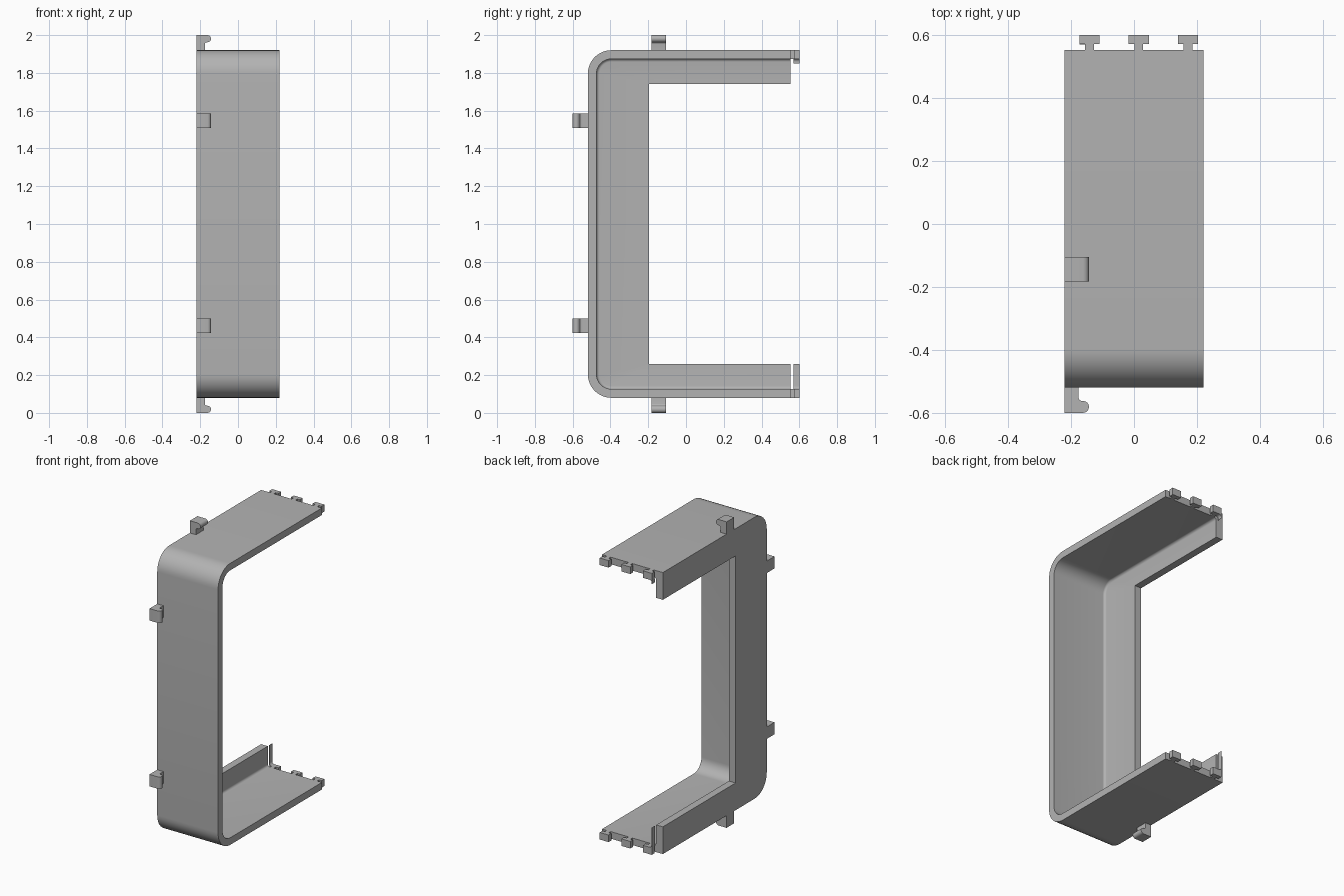
import bpy, bmesh, math
from mathutils import Vector

cube = bpy.data.objects.get("Cube")
if cube:
    bpy.data.objects.remove(cube)

GREY = (0.45, 0.45, 0.45, 1)
mat = bpy.data.materials.new("plain grey")
mat.use_nodes = True
mat.diffuse_color = GREY
mat.node_tree.nodes["Principled BSDF"].inputs["Base Color"].default_value = GREY

LEFT, RIGHT = -0.22, 0.22       # frame edges in x
FRONT, BACK = -0.52, 0.553      # frame ends in y
HALF = 0.92                     # half height of the frame
WALL, RADIUS = 0.046, 0.125     # wall thickness and outer corner radius
LIP_X = -0.172                  # inner face of the lip
FILLET = 0.016
OPEN_Y, OPEN_Z = -0.197, 0.742  # opening of the lip
STEPS = 10


def finish(bm, name):
    bmesh.ops.remove_doubles(bm, verts=bm.verts, dist=1e-5)
    bmesh.ops.recalc_face_normals(bm, faces=bm.faces)
    mesh = bpy.data.meshes.new(name)
    bm.to_mesh(mesh)
    bm.free()
    obj = bpy.data.objects.new(name, mesh)
    bpy.context.collection.objects.link(obj)
    mesh.materials.append(mat)
    bpy.ops.object.select_all(action="DESELECT")
    obj.select_set(True)
    bpy.context.view_layer.objects.active = obj
    bpy.ops.object.shade_smooth_by_angle(angle=math.radians(35))
    return obj


def extrude(name, profile, depth):
    """Extrude a closed loop of points along a vector."""
    bm = bmesh.new()
    face = bm.faces.new([bm.verts.new(p) for p in profile])
    out = bmesh.ops.extrude_face_region(bm, geom=[face])
    verts = [g for g in out["geom"] if isinstance(g, bmesh.types.BMVert)]
    bmesh.ops.translate(bm, verts=verts, vec=depth)
    return finish(bm, name)


def arc(cx, cy, r, a0, a1, n):
    return [(cx + r * math.cos(math.radians(a0 + (a1 - a0) * i / n)),
             cy + r * math.sin(math.radians(a0 + (a1 - a0) * i / n)))
            for i in range(n + 1)]


# Wall section: x and inward depth, ending in the fillet against the lip
fillet = arc(LIP_X + FILLET, WALL + FILLET, FILLET, -90, -180, 5)
section = [(LEFT, 0), (RIGHT, 0), (RIGHT, WALL)] + fillet


def rail(depth):
    """C-shaped path at a given depth inside the outer surface."""
    r = RADIUS - depth
    top = arc(FRONT + RADIUS, HALF - RADIUS, r, 90, 180, STEPS)
    upper = [(BACK, HALF - depth)] + top
    return upper + [(y, -z) for y, z in reversed(upper)]


# Frame: wall and lip swept together along the C
rails = [[(x, y, z + 1) for y, z in rail(d)] for x, d in section]
upper = [(BACK, OPEN_Z)] + [(OPEN_Y, OPEN_Z)] * (STEPS + 1)
opening = upper + [(y, -z) for y, z in reversed(upper)]
rails += [[(x, y, z + 1) for y, z in opening] for x in (LIP_X, LEFT)]

bm = bmesh.new()
grid = [[bm.verts.new(p) for p in line] for line in rails]
for a, b in zip(grid, grid[1:] + grid[:1]):
    for i in range(len(a) - 1):
        bm.faces.new((a[i], a[i + 1], b[i + 1], b[i]))
for end in (0, -1):
    bm.faces.new([line[end] for line in grid])
finish(bm, "frame")

# T-shaped tabs on the back ends of both arms
for level, base in (("upper", 1 + HALF - WALL), ("lower", 1 - HALF)):
    for side, x in (("right", -0.141), ("middle", 0.015), ("left", 0.172)):
        half = [(0.014, BACK - 0.005), (0.014, 0.572), (0.032, 0.572), (0.032, 0.6)]
        loop = half + [(-u, y) for u, y in reversed(half)]
        extrude(f"{level}_{side}_tab", [(x + u, y, base) for u, y in loop],
                Vector((0, 0, WALL)))

# Fillet remnants on the tabs next to the lip
sliver = [(x, d) for x, d in fillet]
for level, sign, tall in (("upper", -1, 0.07), ("lower", 1, 0.178)):
    origin = 1 - sign * HALF
    loop = [(-0.1735, WALL)] + sliver + [(LIP_X, tall), (-0.1735, tall)]
    extrude(f"{level}_tab_fin", [(x, 0.57, origin + sign * d) for x, d in loop],
            Vector((0, 0.03, 0)))

# Hooks along the right edge: x and outward distance
hook = ([(LEFT, -0.005), (-0.176, -0.005)]
        + arc(-0.166, 0.032, 0.01, 180, 90, 4)
        + arc(-0.162, 0.061, 0.019, -90, 90, 8) + [(LEFT, 0.08)])
WIDTH = 0.078
for name, z in (("front_upper_hook", 1.507), ("front_lower_hook", 0.423)):
    extrude(name, [(x, FRONT - d, z) for x, d in hook], Vector((0, 0, WIDTH)))
for name, sign in (("top_hook", 1), ("bottom_hook", -1)):
    extrude(name, [(x, -0.183, 1 + sign * (HALF + d)) for x, d in hook],
            Vector((0, WIDTH, 0)))
